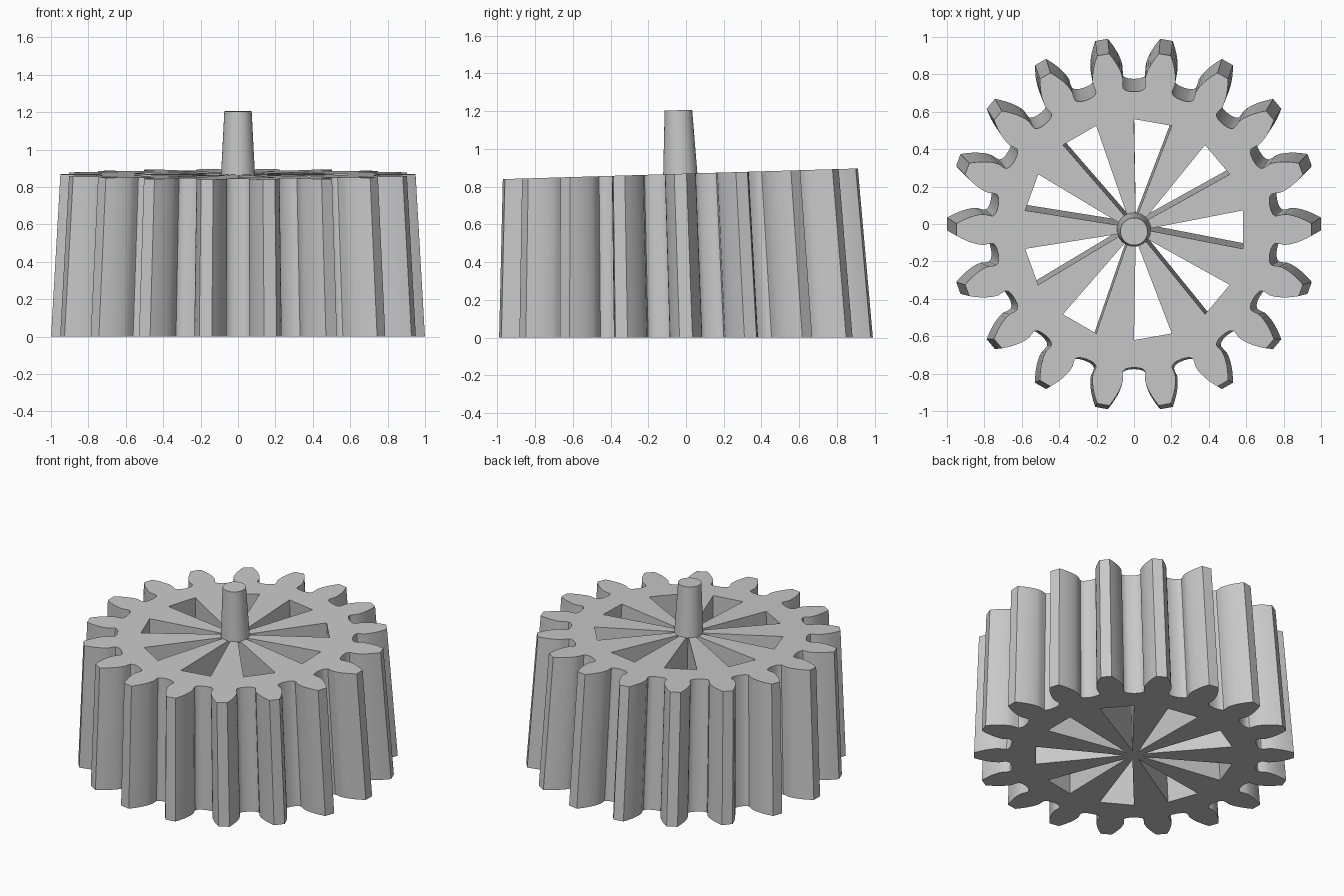
import bpy
import bmesh
from math import acos, cos, sin, tan, radians, degrees
from mathutils import Vector

cube = bpy.data.objects.get("Cube")
if cube:
    bpy.data.objects.remove(cube, do_unlink=True)

TEETH = 18
WINDOWS = 9
TILT = 0.03        # lean of the axle and of the upper face
TAPER = 0.95       # size of the upper face against the lower one
HEIGHT = 0.868
PITCH_R, BASE_R = 0.9, 0.846

grey = bpy.data.materials.new("plain_grey")
grey.use_nodes = True
colour = (0.58, 0.58, 0.58, 1)
grey.diffuse_color = colour
grey.node_tree.nodes["Principled BSDF"].inputs["Base Color"].default_value = colour


def polar(r, angle):
    return Vector((r * cos(radians(angle)), r * sin(radians(angle)), 0))


def involute(r):
    a = acos(min(1, BASE_R / r))
    return degrees(tan(a) - a)


def finish(obj):
    obj.data.materials.append(grey)
    bpy.ops.object.select_all(action='DESELECT')
    obj.select_set(True)
    bpy.context.view_layer.objects.active = obj
    bpy.ops.object.shade_smooth_by_angle(angle=radians(30))


# Half a tooth: involute flank from the tip, then the undercut root
half_tooth_angle = 90 / TEETH + involute(PITCH_R)
flank = []
for i in range(7):
    r = 1 - (1 - BASE_R) * i / 6
    flank.append((r, half_tooth_angle - involute(r)))
flank += [(0.82, 5.55), (0.80, 5.5), (0.787, 6.3), (0.779, 7.8)]
valley = [(0.776, 10)]

# Gear outline and wedge windows
outline = []
for t in range(TEETH):
    mid = 360 * t / TEETH
    outline += [polar(r, mid - a) for r, a in reversed(flank)]
    outline += [polar(r, mid + a) for r, a in flank + valley]
loops = [outline]
for w in range(WINDOWS):
    mid = 360 * w / WINDOWS
    loops.append([polar(0.055, mid), polar(0.622, mid - 10), polar(0.622, mid + 10)])

# Gear body: fill the outline around the windows, extrude, taper and lean
bm = bmesh.new()
for points in loops:
    verts = [bm.verts.new(p) for p in points]
    for i, v in enumerate(verts):
        bm.edges.new((verts[i - 1], v))
bmesh.ops.triangle_fill(bm, use_beauty=True, use_dissolve=False, edges=bm.edges[:])
extruded = bmesh.ops.extrude_face_region(bm, geom=bm.faces[:], use_keep_orig=True)
for v in extruded["geom"]:
    if isinstance(v, bmesh.types.BMVert):
        v.co.x *= TAPER
        v.co.y = v.co.y * TAPER - TILT
        v.co.z = HEIGHT + TILT * (v.co.y + TILT)
bmesh.ops.recalc_face_normals(bm, faces=bm.faces[:])
mesh = bpy.data.meshes.new("gear_body")
bm.to_mesh(mesh)
bm.free()
gear = bpy.data.objects.new("gear_body", mesh)
bpy.context.collection.objects.link(gear)
finish(gear)

# Tapered axle standing on the upper face
length = 0.345
axis = Vector((0, -TILT, 1))
base = Vector((0, -TILT, HEIGHT - 0.008))
bpy.ops.mesh.primitive_cone_add(vertices=48, radius1=0.091, radius2=0.073, depth=length,
                                location=base + axis * length / 2, rotation=(TILT, 0, 0))
axle = bpy.context.object
axle.name = "axle"
finish(axle)
